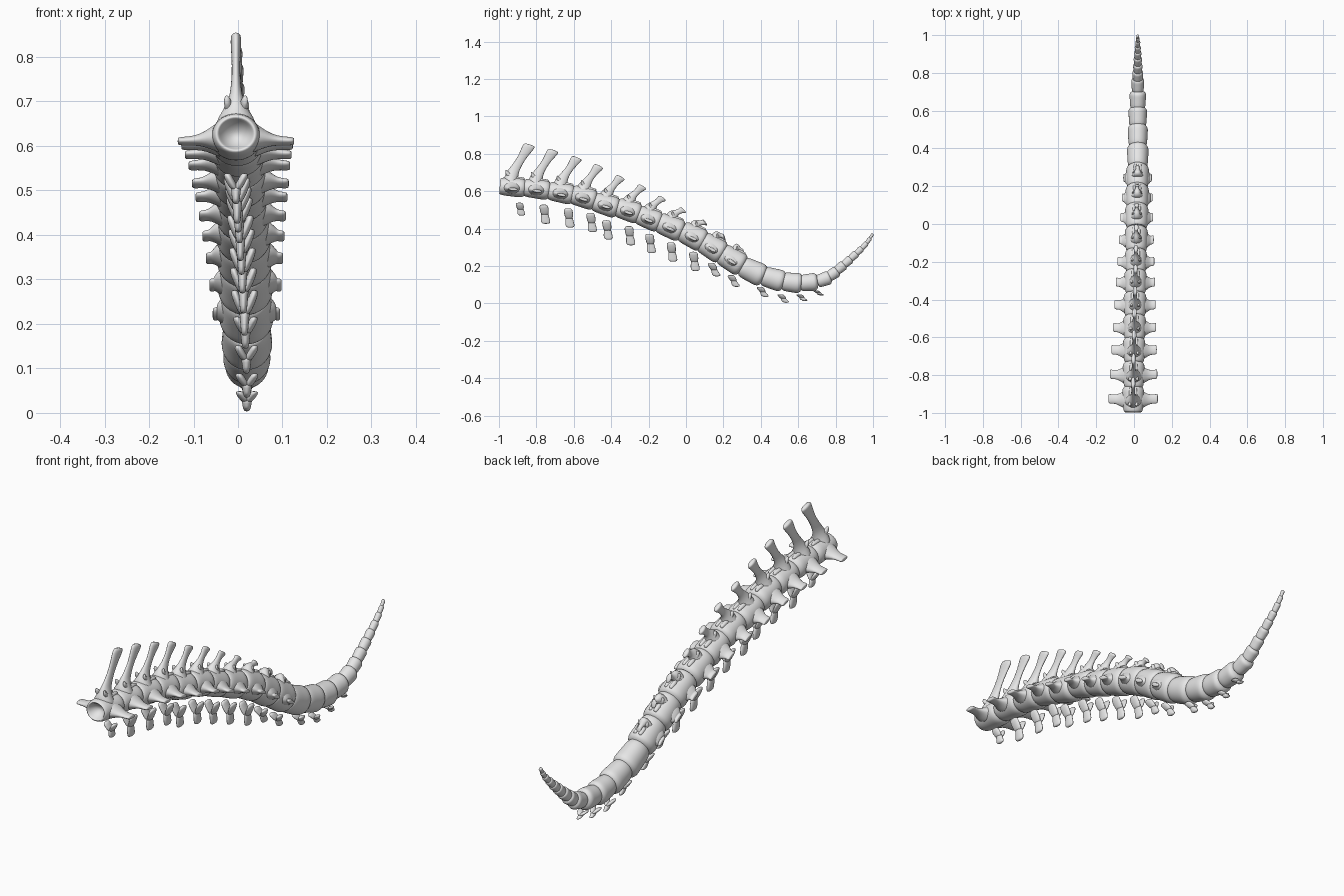
import bpy, bmesh, math
from mathutils import Vector

cube = bpy.data.objects.get("Cube")
if cube:
    bpy.data.objects.remove(cube, do_unlink=True)

bone = bpy.data.materials.new("pale_grey_bone")
bone.use_nodes = True
COLOUR = (0.8, 0.8, 0.8, 1)
bone.diffuse_color = COLOUR
bone.node_tree.nodes["Principled BSDF"].inputs["Base Color"].default_value = COLOUR

# Vertebra centres along the tail: y, z, radius
CENTRES = [
    (-.93, .622, .05), (-.8, .612, .051), (-.67, .592, .053), (-.55, .568, .055),
    (-.43, .528, .056), (-.31, .497, .056), (-.2, .455, .056), (-.085, .41, .06),
    (.035, .36, .062), (.14, .3, .063), (.245, .235, .063), (.355, .172, .06),
    (.465, .132, .056), (.565, .112, .052), (.655, .112, .046), (.735, .128, .036),
    (.785, .157, .03), (.825, .19, .026), (.862, .222, .023), (.895, .252, .02),
    (.925, .28, .017), (.953, .308, .014), (.975, .335, .011), (.99, .358, .008)]
WITH_ARCH, WITH_CHEVRON = 11, 15

# Body profile: hollow front, swelling middle, rounded rear (length, radius)
BODY = [(-.2, .1), (-.28, .45), (-.42, .66), (-.5, .74), (-.48, .86), (-.36, .97), (-.1, 1.0),
        (.15, 1.03), (.34, 1.06), (.45, .98), (.53, .8), (.58, .45), (.6, .1)]
X, Y, Z = Vector((1, 0, 0)), Vector((0, 1, 0)), Vector((0, 0, 1))


def loft(bm, rings, p, q, sides=12):
    """Skin elliptical rings (centre, half size on p, half size on q)."""
    loops = []
    for c, hp, hq in rings:
        angles = [math.tau * k / sides for k in range(sides)]
        loops.append([bm.verts.new(c + p * hp * math.cos(t) + q * hq * math.sin(t))
                      for t in angles])
    for a, b in zip(loops, loops[1:]):
        for k in range(sides):
            n = (k + 1) % sides
            bm.faces.new((a[k], a[n], b[n], b[k]))
    bm.faces.new(loops[0])
    bm.faces.new(loops[-1])


def finish(bm, name):
    bmesh.ops.recalc_face_normals(bm, faces=bm.faces)
    mesh = bpy.data.meshes.new(name)
    bm.to_mesh(mesh)
    bm.free()
    mesh.materials.append(bone)
    mesh.shade_smooth()
    obj = bpy.data.objects.new(name, mesh)
    bpy.context.collection.objects.link(obj)
    soften = obj.modifiers.new("soften", 'SUBSURF')
    soften.levels = soften.render_levels = 1


def centre(i):
    y, z, r = CENTRES[i]
    return Vector((-.006 + .026 * min(1, (y + 1) / 1.3), y, z))


def vertebra(i):
    c, r = centre(i), CENTRES[i][2]
    before, after = centre(max(i - 1, 0)), centre(min(i + 1, len(CENTRES) - 1))
    span = after - before
    along = Vector((0, span.y, span.z)).normalized()
    up = X.cross(along)
    gaps = 2 if 0 < i < len(CENTRES) - 1 else 1
    length = span.length / gaps * 1.04
    wide = r * max(.92, 1.12 - .018 * i)
    bm = bmesh.new()

    def at(x, a, u):
        return c + X * x + along * a + up * u

    # Body
    loft(bm, [(at(0, a * length, 0), wide * k, r * k) for a, k in BODY], X, up, 20)

    if i < WITH_ARCH:
        s = 1 - .045 * i
        t = 1 - .07 * i
        # Neural arch rising into a tall rear-leaning spine with a flared tip
        tip = c + Vector((0, .096 - .003 * i, .228 - .0195 * i))
        root = at(0, -.005, r + .024 * s)
        lean = (tip - root).normalized()
        depth = (along - X.cross(lean)).normalized()
        loft(bm, [(at(0, -.005, .2 * r), .056, .045),
                  (at(0, -.008, .75 * r), .036 * s + .008, .042),
                  (root, .018, .033 * s),
                  (root.lerp(tip, .25), .011, .024 * s), (root.lerp(tip, .55), .009, .022 * s),
                  (root.lerp(tip, .82), .012, .031 * s), (tip - lean * .008, .013, .034 * s),
                  (tip, .009, .024 * s)], X, depth)
        for side in (-1, 1):
            # Front and rear joint prongs
            loft(bm, [(at(side * .012, .005, r * .85), .014, .018),
                      (at(side * .015, -.022 * t, r + .012 * t), .01, .015 * s),
                      (at(side * .02, -.036 * t, r + .026 * t), .008, .014 * s),
                      (at(side * .021, -.042 * t, r + .03 * t), .005, .009 * s)], X, up)
            loft(bm, [(at(side * .012, 0, r * .9), .012, .014),
                      (at(side * .012, .04, r * .92), .01, .011),
                      (at(side * .012, .04 + .026 * t, r * .96), .007, .008)], X, up)
            # Sideways wing: broad ridge narrowing to a thin paddle
            w = .131 - .0055 * i
            reach = w - wide
            loft(bm, [(at(side * wide * .4, 0, 0), .056, .045),
                      (at(side * wide * .8, 0, -.003), .05, .033),
                      (at(side * (wide + reach * .2), .001, -.007), .034, .017),
                      (at(side * (wide + reach * .5), .003, -.01), .024, .011),
                      (at(side * (w - .012), .005, -.011), .026, .01),
                      (at(side * (w - .002), .007, -.011), .026, .009),
                      (at(side * w, .007, -.011), .018, .006)], along, up)
    finish(bm, f"vertebra_{i + 1:02d}")


def chevron(i):
    # Forked bone hanging below the joint: two arms meeting in a blade
    ahead = .045 if i < 4 else .01 if i < 11 else .055
    drop = .083 - .02 * max(0, i - 12)
    height = .07 if i == 0 else .104 if i < 9 else .073 - .009 * (i - 9)
    slant = .012 if i < 9 else .03
    s = min(1, .55 + height * 4.5)
    top = centre(i) + Vector((0, ahead - slant / 2, -drop))
    fork = top + Vector((0, slant * .6, -height * .6))
    end = top + Vector((0, slant, -height))
    bm = bmesh.new()
    for side in (-1, 1):
        out = X * side * .022 * s
        loft(bm, [(top + out, .006, .016 * s), (top + out - Z * height * .08, .01, .025 * s),
                  (top.lerp(fork, .5) + out * .6, .011, .025 * s),
                  (fork, .009, .02 * s)], X, Y)
    loft(bm, [(top.lerp(fork, .65), .013, .02 * s), (fork, .011, .021 * s),
              (fork.lerp(end, .6), .009, .026 * s), (end + Z * .006, .008, .024 * s),
              (end, .005, .014 * s)], X, Y)
    finish(bm, f"chevron_{i + 1:02d}")


for i in range(len(CENTRES)):
    vertebra(i)
for i in range(WITH_CHEVRON):
    chevron(i)
